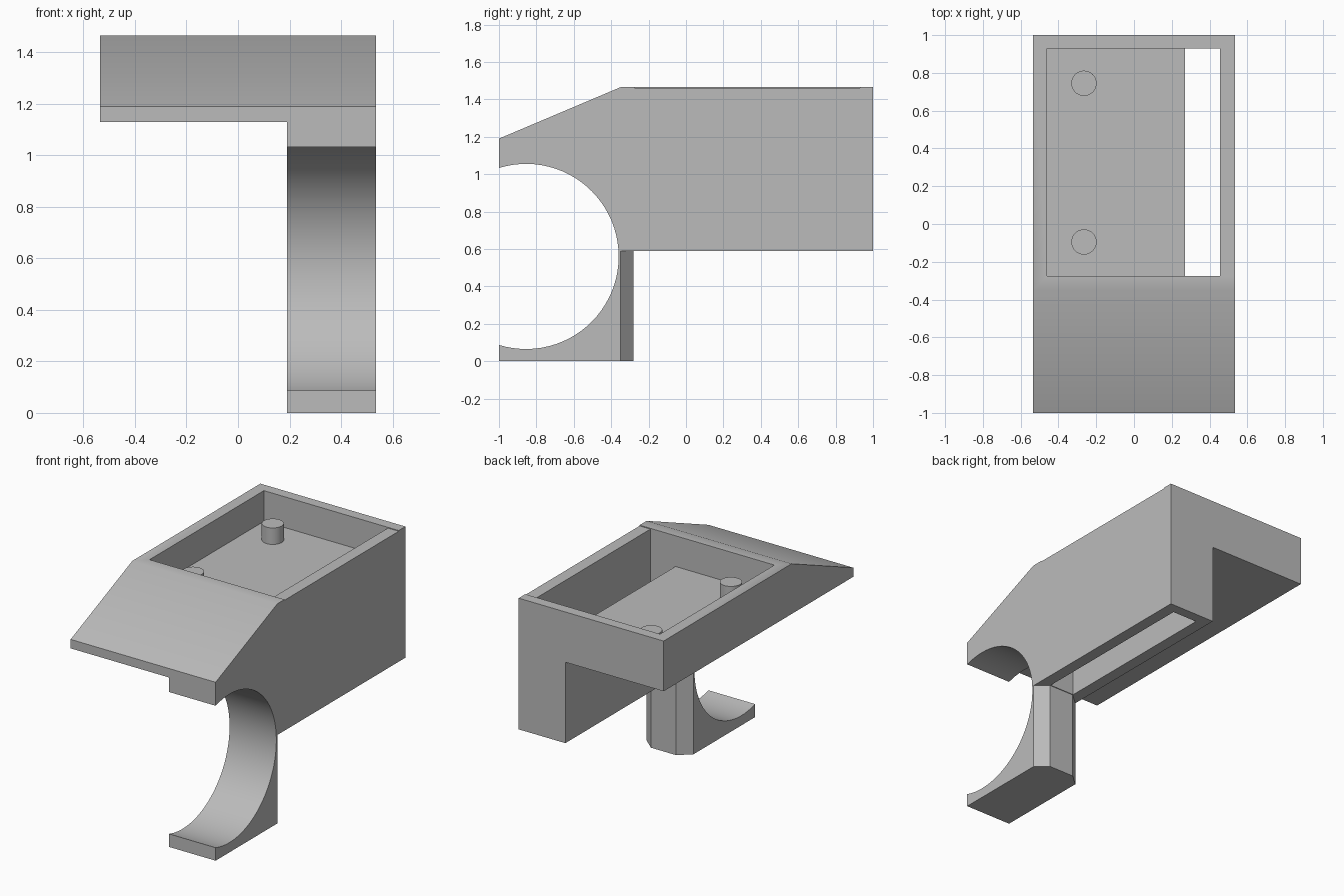
import bpy, bmesh, math
from mathutils import Vector

cube = bpy.data.objects.get("Cube")
if cube:
    bpy.data.objects.remove(cube, do_unlink=True)

grey = bpy.data.materials.new("plain_grey")
grey.use_nodes = True
grey.diffuse_color = (0.5, 0.5, 0.5, 1)
grey.node_tree.nodes["Principled BSDF"].inputs["Base Color"].default_value = (0.5, 0.5, 0.5, 1)

HALF = 0.535       # half width
INNER = 0.455      # inside of the side walls
LEG = 0.19         # inner side of the hanging leg
FRONT, BACK = -0.275, 0.93   # pocket ends
TOP = 1.465


def prism(name, points, offset):
    """Extrude a closed outline by an offset vector."""
    bm = bmesh.new()
    face = bm.faces.new([bm.verts.new(p) for p in points])
    grown = bmesh.ops.extrude_face_region(bm, geom=[face])["geom"]
    bmesh.ops.translate(bm, vec=Vector(offset),
                        verts=[g for g in grown if isinstance(g, bmesh.types.BMVert)])
    bmesh.ops.recalc_face_normals(bm, faces=bm.faces)
    mesh = bpy.data.meshes.new(name)
    bm.to_mesh(mesh)
    bm.free()
    mesh.materials.append(grey)
    obj = bpy.data.objects.new(name, mesh)
    bpy.context.collection.objects.link(obj)
    return obj


def box(name, x0, x1, y0, y1, z0, z1):
    return prism(name, [(x0, y0, z0), (x1, y0, z0), (x1, y1, z0), (x0, y1, z0)],
                 (0, 0, z1 - z0))


def activate(obj):
    bpy.ops.object.select_all(action='DESELECT')
    obj.select_set(True)
    bpy.context.view_layer.objects.active = obj


def cut(target, cutter):
    cutter.hide_render = True
    mod = target.modifiers.new("cut", 'BOOLEAN')
    mod.operation = 'DIFFERENCE'
    mod.solver = 'EXACT'
    mod.object = cutter
    activate(target)
    bpy.ops.object.modifier_apply(modifier=mod.name)
    bpy.data.objects.remove(cutter, do_unlink=True)


# Side profile with the round clip opening at the front
cy, cz, r = -0.855, 0.56, 0.495
limit = math.pi - math.acos(0.145 / r)
steps = 48
arc = []
for i in range(steps + 1):
    a = limit - 2 * limit * i / steps
    arc.append((cy + r * math.cos(a), cz + r * math.sin(a)))
outline = arc + [(-1, 0), (-0.28, 0), (-0.28, 0.59), (1, 0.59), (1, TOP),
                 (-0.35, TOP), (-1, 1.19)]
body = prism("housing_with_clip", [(-HALF, y, z) for y, z in outline], (2 * HALF, 0, 0))

# Space beside the leg, below the tray
cut(body, box("side_cutter", -1, LEG, -2, 2, -1, 1.13))
# Tray pocket, slot through the leg and slightly lowered side rim
cut(body, box("pocket_cutter", -0.46, INNER, FRONT, BACK, 1.26, 2))
cut(body, box("slot_cutter", 0.27, INNER, FRONT, BACK, 0.3, 1.6))
cut(body, box("rim_cutter", INNER - 0.02, 1, FRONT, BACK, 1.46, 2))
# Chamfered rear corners of the clip post
for edge, inward in ((HALF, -1), (LEG, 1)):
    tri = [(edge + inward * 0.08, -0.28), (edge - inward * 0.08, -0.28 - 0.14),
           (edge - inward * 0.08, -0.28 + 0.14), (edge + inward * 0.08, -0.28 + 0.14)]
    cut(body, prism("chamfer_cutter", [(x, y, -0.5) for x, y in tri], (0, 0, 1.09)))

activate(body)
bpy.ops.object.shade_smooth_by_angle(angle=math.radians(30))

# Locating pegs on the tray floor
for name, y in (("rear_peg", 0.745), ("front_peg", -0.095)):
    ring = [(-0.265 + 0.067 * math.cos(k * math.tau / 32),
             y + 0.067 * math.sin(k * math.tau / 32), 1.25) for k in range(32)]
    peg = prism(name, ring, (0, 0, 0.12))
    activate(peg)
    bpy.ops.object.shade_smooth_by_angle(angle=math.radians(30))
